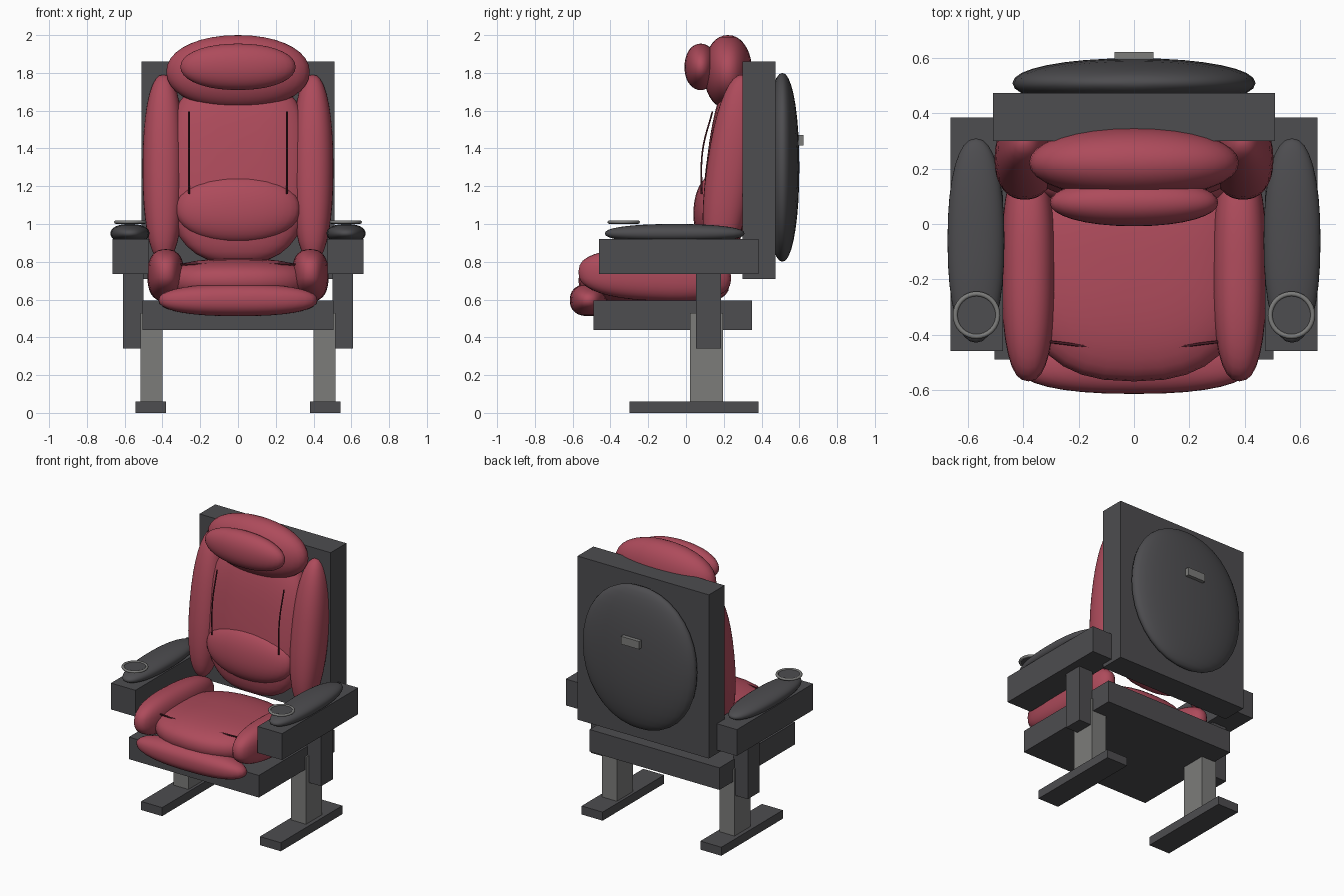
import bpy, bmesh, math
from mathutils import Matrix, Vector

if "Cube" in bpy.data.objects:
    bpy.data.objects.remove(bpy.data.objects["Cube"])


def material(name, rgb):
    m = bpy.data.materials.new(name)
    m.diffuse_color = (*rgb, 1)
    m.use_nodes = True
    m.node_tree.nodes["Principled BSDF"].inputs["Base Color"].default_value = m.diffuse_color
    return m


RED = material("red upholstery", (0.42, 0.07, 0.105))
DARK = material("dark plastic", (0.075, 0.074, 0.08))
GREY = material("grey metal", (0.20, 0.20, 0.195))
SEAM = material("maroon seam", (0.07, 0.012, 0.02))


def add(name, bm, mat, smooth=False):
    mesh = bpy.data.meshes.new(name)
    bmesh.ops.recalc_face_normals(bm, faces=bm.faces)
    bm.to_mesh(mesh)
    bm.free()
    for p in mesh.polygons:
        p.use_smooth = smooth
    mesh.materials.append(mat)
    ob = bpy.data.objects.new(name, mesh)
    bpy.context.collection.objects.link(ob)
    return ob


def box(name, x, y, z, mat):
    """Box from (min, max) pairs."""
    bm = bmesh.new()
    bmesh.ops.create_cube(bm, size=1)
    for v in bm.verts:
        v.co = Vector([(a + b) / 2 + c * (b - a) for c, (a, b) in zip(v.co, (x, y, z))])
    return add(name, bm, mat)


def pad(name, centre, radii, mat, power=1.0, tilt=0.0):
    """Puffy cushion: a superellipsoid tilted about x (degrees)."""
    bm = bmesh.new()
    bmesh.ops.create_uvsphere(bm, u_segments=32, v_segments=18, radius=1)
    for v in bm.verts:
        v.co = Vector([math.copysign(abs(c) ** power, c) * r if abs(c) > 1e-5 else 0
                       for c, r in zip(v.co, radii)])
    bm.transform(Matrix.Translation(centre) @ Matrix.Rotation(math.radians(tilt), 4, 'X'))
    return add(name, bm, mat, True)


def seam(name, points):
    """Thin piping along a smooth path."""
    cu = bpy.data.curves.new(name, 'CURVE')
    cu.dimensions = '3D'
    cu.bevel_depth = 0.005
    cu.bevel_resolution = 1
    cu.resolution_u = 6
    sp = cu.splines.new('BEZIER')
    sp.bezier_points.add(len(points) - 1)
    for bp, p in zip(sp.bezier_points, points):
        bp.co = p
        bp.handle_left_type = bp.handle_right_type = 'AUTO'
    cu.materials.append(SEAM)
    ob = bpy.data.objects.new(name, cu)
    bpy.context.collection.objects.link(ob)


def ring(name, centre, radius, tube, mat):
    bpy.ops.mesh.primitive_torus_add(location=centre, major_radius=radius, minor_radius=tube,
                                     major_segments=32, minor_segments=8)
    ob = bpy.context.object
    ob.name = name
    ob.data.materials.append(mat)
    bpy.ops.object.shade_smooth()


# Seat: base and cushions
box("seat_base", (-0.505, 0.505), (-0.49, 0.35), (0.44, 0.595), DARK)
pad("seat_cushion", (0, -0.17, 0.69), (0.41, 0.40, 0.125), RED, 0.8, -2)
pad("seat_front_roll", (0, -0.515, 0.597), (0.42, 0.10, 0.085), RED, 0.85)
seam("seat_seam", [(-0.32, -0.425, 0.785), (0, -0.455, 0.79), (0.32, -0.425, 0.785)])

# Backrest: shell, rear dome and handle
box("back_panel", (-0.51, 0.51), (0.30, 0.475), (0.71, 1.86), DARK)
pad("back_dome", (0, 0.51, 1.30), (0.44, 0.09, 0.50), DARK, 0.95)
box("back_handle", (-0.07, 0.07), (0.595, 0.622), (1.415, 1.47), GREY)

# Backrest cushions and headrest
pad("back_cushion", (0, 0.23, 1.29), (0.38, 0.125, 0.50), RED, 0.75, -7)
pad("lumbar_cushion", (0, 0.135, 1.08), (0.33, 0.095, 0.18), RED, 0.95, -5)
pad("headrest", (0, 0.222, 1.805), (0.38, 0.128, 0.195), RED, 0.95)
pad("headrest_pillow", (0, 0.078, 1.832), (0.305, 0.086, 0.123), RED, 0.95)

# Parts repeated on both sides
for side, s in (("left", -1), ("right", 1)):
    def span(a, b):
        return tuple(sorted((s * a, s * b)))

    pad(f"{side}_seat_bolster", (s * 0.382, -0.165, 0.728), (0.098, 0.405, 0.135), RED, 0.8, -3)
    pad(f"{side}_back_bolster", (s * 0.395, 0.235, 1.295), (0.11, 0.125, 0.50), RED, 0.88, -8)
    seam(f"{side}_back_seam", [(s * 0.26, 0.14, 1.595), (s * 0.26, 0.088, 1.39),
                               (s * 0.26, 0.082, 1.16)])
    # Armrest with pad and cup holder
    box(f"{side}_armrest", span(0.475, 0.665), (-0.46, 0.385), (0.735, 0.92), DARK)
    pad(f"{side}_arm_pad", (s * 0.572, -0.06, 0.95), (0.103, 0.37, 0.05), DARK, 0.88)
    ring(f"{side}_cup_ring", (s * 0.57, -0.33, 1.01), 0.077, 0.009, GREY)
    bm = bmesh.new()
    bmesh.ops.create_cone(bm, cap_ends=True, segments=32, radius1=0.076, radius2=0.076,
                          depth=0.008, matrix=Matrix.Translation((s * 0.57, -0.33, 1.008)))
    add(f"{side}_cup_disc", bm, DARK)
    # Support, leg and foot
    box(f"{side}_arm_support", span(0.50, 0.61), (0.053, 0.185), (0.34, 0.74), DARK)
    box(f"{side}_leg", span(0.40, 0.515), (0.02, 0.197), (0.05, 0.53), GREY)
    box(f"{side}_foot", span(0.38, 0.543), (-0.30, 0.383), (0, 0.06), DARK)
